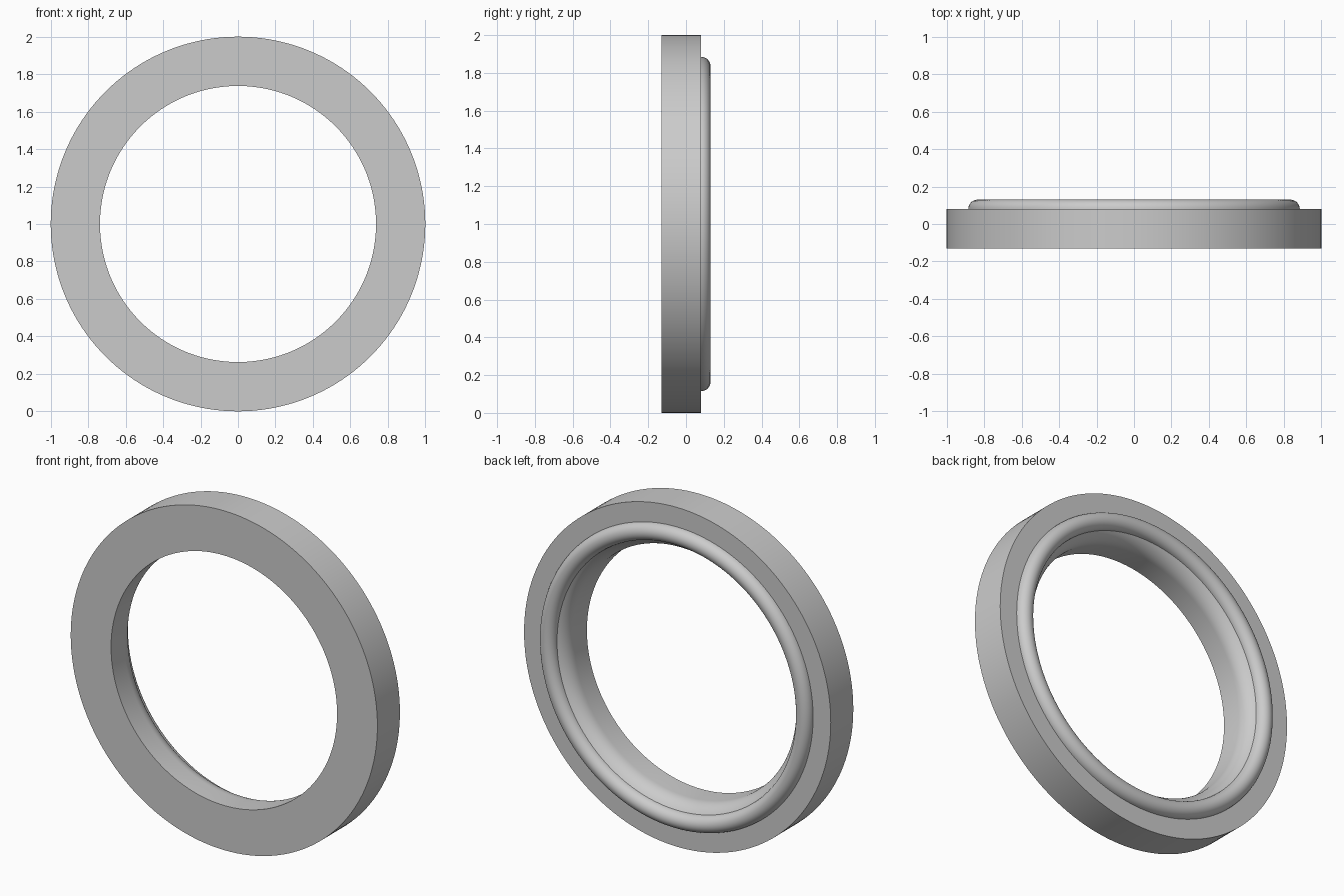
import bpy, bmesh
from math import sin, cos, pi, tau, atan2, radians

cube = bpy.data.objects.get("Cube")
if cube:
    bpy.data.objects.remove(cube, do_unlink=True)

FRONT, BACK = -0.13, 0.08      # flat faces of the ring body along y
OUTER, BORE = 1.0, 0.737       # radii
BEAD_R, BEAD = 0.835, 0.05     # bead centre radius and tube radius
FLARE_START = -0.01            # where the bore begins to open out
SEGMENTS = 160

grey = bpy.data.materials.new("grey")
grey.diffuse_color = (0.6, 0.6, 0.6, 1)
grey.use_nodes = True
bsdf = next(n for n in grey.node_tree.nodes if n.type == 'BSDF_PRINCIPLED')
bsdf.inputs["Base Color"].default_value = (0.6, 0.6, 0.6, 1)


def arc(radius, y, size, start, end, steps):
    """Points (radius, y) on an arc; angle 0 points outward, 90 to the back."""
    angles = [start + (end - start) * i / steps for i in range(steps + 1)]
    return [(radius + size * cos(a), y + size * sin(a)) for a in angles]


def lathe(name, profile):
    """Revolve a closed (radius, y) profile about the horizontal y axis."""
    bm = bmesh.new()
    verts = [bm.verts.new((r, y, 0)) for r, y in profile]
    edges = [bm.edges.new((v, verts[i - 1])) for i, v in enumerate(verts)]
    bmesh.ops.spin(bm, geom=verts + edges, cent=(0, 0, 0), axis=(0, 1, 0),
                   angle=tau, steps=SEGMENTS, use_merge=True)
    bmesh.ops.remove_doubles(bm, verts=bm.verts, dist=1e-5)
    bmesh.ops.recalc_face_normals(bm, faces=bm.faces)
    mesh = bpy.data.meshes.new(name)
    bm.to_mesh(mesh)
    bm.free()
    mesh.materials.append(grey)
    obj = bpy.data.objects.new(name, mesh)
    bpy.context.collection.objects.link(obj)
    obj.location.z = OUTER
    bpy.ops.object.select_all(action='DESELECT')
    obj.select_set(True)
    bpy.context.view_layer.objects.active = obj
    bpy.ops.object.shade_smooth_by_angle(angle=radians(30))
    return obj


# Flared end of the bore: tangent to the bore wall, ending at the bead
rise = BEAD_R - BEAD - BORE
length = BACK - FLARE_START
turn = 2 * atan2(rise, length)
flare_r = length / sin(turn)
flare = arc(BORE + flare_r, FLARE_START, flare_r, pi, pi - turn, 8)

# Half-round bead standing on the back face
bead = arc(BEAD_R, BACK, BEAD, pi, 0, 16)

# Square-edged body joined to the flare and the bead
body = [(OUTER, BACK), (OUTER, FRONT), (BORE, FRONT)]
lathe("sealing_ring", body + flare + bead[1:])
